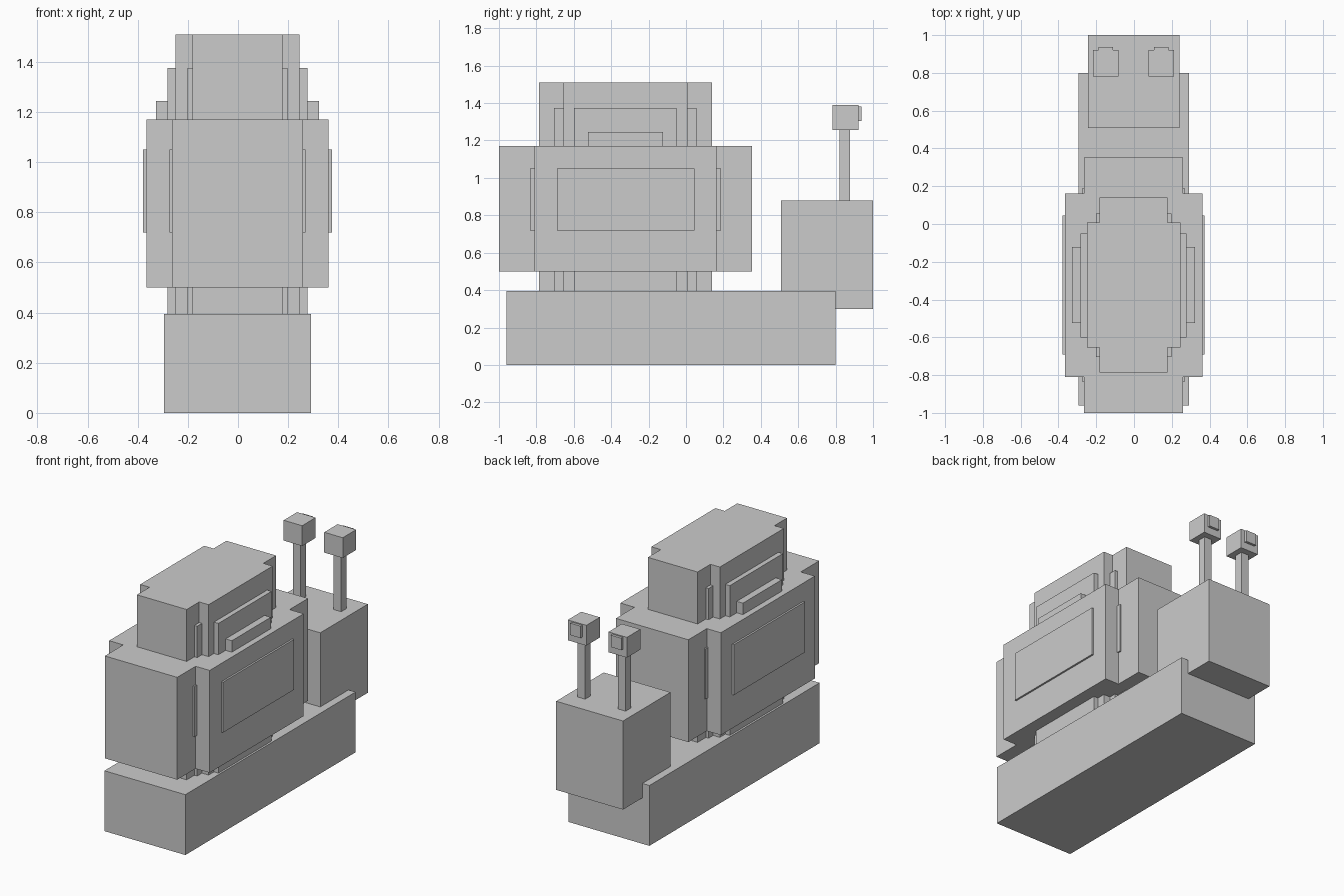
import bpy
import bmesh

cube = bpy.data.objects.get("Cube")
if cube:
    bpy.data.objects.remove(cube, do_unlink=True)

# Single flat grey
grey = bpy.data.materials.new("light_grey")
grey.use_nodes = True
colour = (0.6, 0.6, 0.6, 1)
grey.diffuse_color = colour
grey.node_tree.nodes["Principled BSDF"].inputs["Base Color"].default_value = colour

MID_X = -0.002  # centre line of the body


def prism(name, outline, z0, z1):
    """Extrude a flat outline from z0 up to z1."""
    bm = bmesh.new()
    face = bm.faces.new([bm.verts.new((x, y, z0)) for x, y in outline])
    top = bmesh.ops.extrude_face_region(bm, geom=[face])["geom"]
    verts = [v for v in top if isinstance(v, bmesh.types.BMVert)]
    bmesh.ops.translate(bm, verts=verts, vec=(0, 0, z1 - z0))
    bmesh.ops.recalc_face_normals(bm, faces=bm.faces)
    mesh = bpy.data.meshes.new(name)
    bm.to_mesh(mesh)
    bm.free()
    mesh.materials.append(grey)
    obj = bpy.data.objects.new(name, mesh)
    bpy.context.collection.objects.link(obj)
    return obj


def block(name, half_x, y, z, mid=MID_X):
    a, b = mid - half_x, mid + half_x
    return prism(name, [(a, y[0]), (b, y[0]), (b, y[1]), (a, y[1])], *z)


def cross(name, wide, wide_y, narrow, narrow_y, z):
    """Block with notched corners: a wide middle and narrow ends."""
    w0, w1 = wide_y
    n0, n1 = narrow_y
    right = [(narrow, n0), (narrow, w0), (wide, w0),
             (wide, w1), (narrow, w1), (narrow, n1)]
    left = [(-x, y) for x, y in reversed(right)]
    return prism(name, [(x + MID_X, y) for x, y in right + left], *z)


# Body and head
block("body", 0.293, (-0.96, 0.80), (0, 0.395))
block("head", 0.242, (0.508, 1.0), (0.30, 0.88))

# Shell, stepped outward from a tall core
cross("shell_core", 0.248, (-0.655, 0.007), 0.18, (-0.785, 0.14), (0.26, 1.51))
cross("shell_inner_step", 0.28, (-0.60, -0.05), 0.20, (-0.705, 0.055), (0.39, 1.375))
block("shell_outer_step", 0.325, (-0.525, -0.122), (0.525, 1.245))
cross("shell_main", 0.364, (-0.81, 0.162), 0.262, (-1.0, 0.353), (0.50, 1.17))
cross("shell_panels", 0.376, (-0.69, 0.045), 0.272, (-0.835, 0.188), (0.72, 1.05))

# Eye stalks, eyes and pupils
for side, x in (("left", 0.144), ("right", -0.15)):
    block(side + "_eye_stalk", 0.028, (0.822, 0.878), (0.88, 1.26), x)
    block(side + "_eye", 0.067, (0.782, 0.921), (1.257, 1.39), x)
    block(side + "_pupil", 0.038, (0.915, 0.938), (1.305, 1.383), x)
